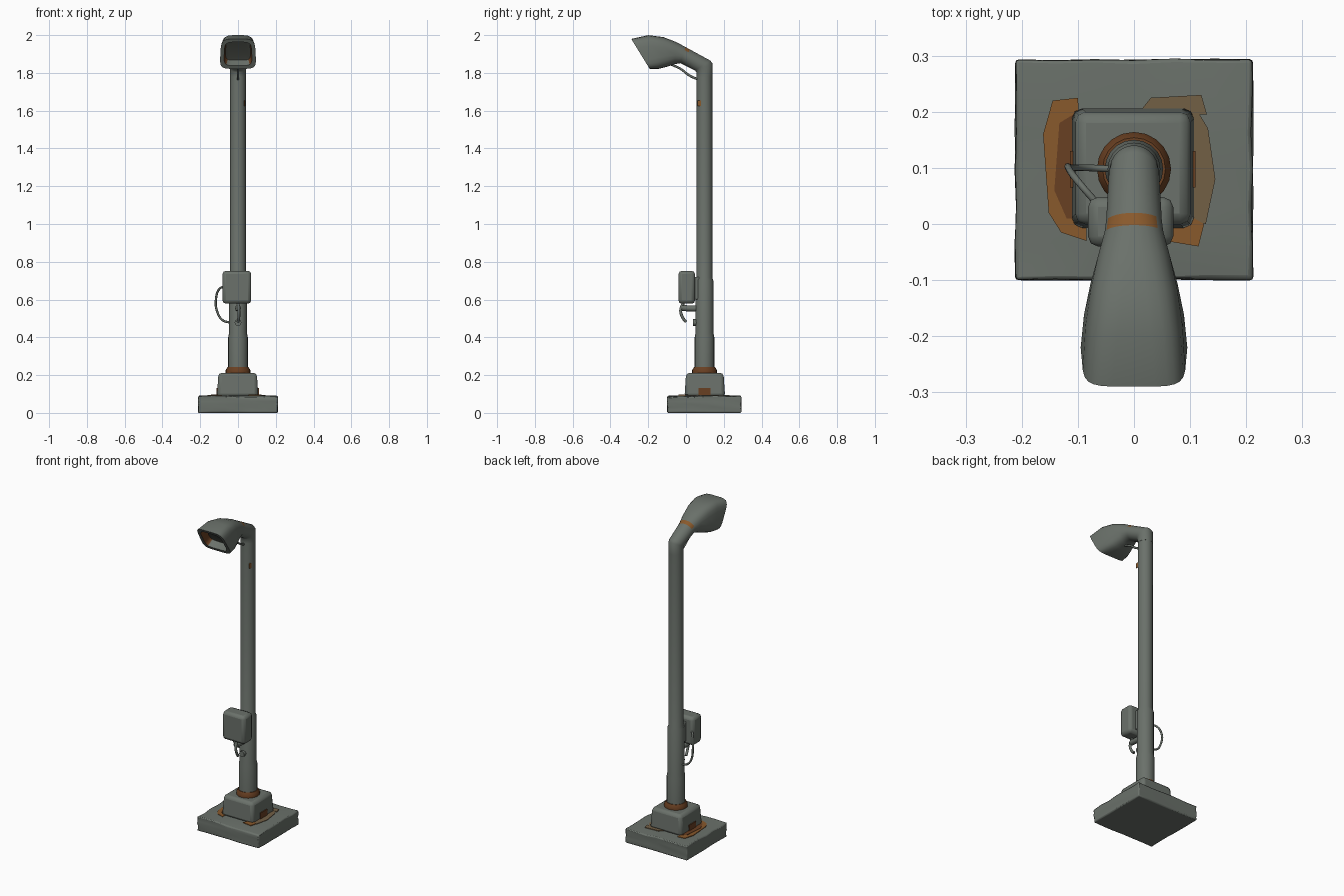
import bpy, bmesh, math, random
from mathutils import Vector

random.seed(4)
if "Cube" in bpy.data.objects:
    bpy.data.objects.remove(bpy.data.objects["Cube"])


def material(name, rgb):
    m = bpy.data.materials.new(name)
    m.use_nodes = True
    m.diffuse_color = (*rgb, 1)
    m.node_tree.nodes["Principled BSDF"].inputs["Base Color"].default_value = (*rgb, 1)
    return m


GREY = material("weathered grey", (0.145, 0.165, 0.145))
RUST = material("orange rust", (0.25, 0.10, 0.025))
DARK_RUST = material("dark rust", (0.14, 0.05, 0.016))
FADED = material("faded rust", (0.17, 0.115, 0.06))
LENS = material("dirty lens", (0.06, 0.065, 0.055))
PY = 0.098  # pole centre in y


def finish(bm, name, mats, angle=40, bevel=0):
    bmesh.ops.recalc_face_normals(bm, faces=bm.faces)
    me = bpy.data.meshes.new(name)
    bm.to_mesh(me)
    bm.free()
    ob = bpy.data.objects.new(name, me)
    bpy.context.collection.objects.link(ob)
    for m in mats:
        me.materials.append(m)
    if bevel:
        b = ob.modifiers.new("bevel", "BEVEL")
        b.width, b.segments, b.limit_method = bevel, 2, "ANGLE"
        b.angle_limit = math.radians(50)
    bpy.ops.object.select_all(action="DESELECT")
    ob.select_set(True)
    bpy.context.view_layer.objects.active = ob
    bpy.ops.object.shade_smooth_by_angle(angle=math.radians(angle))
    return ob


def skin(bm, rings, cap=True):
    """Join rings of points with quads; returns the faces per band."""
    vs = [[bm.verts.new(p) for p in r] for r in rings]
    n = len(vs[0])
    bands = [[bm.faces.new((a[i], a[(i + 1) % n], b[(i + 1) % n], b[i])) for i in range(n)]
             for a, b in zip(vs, vs[1:])]
    if cap:
        bm.faces.new(vs[0][::-1])
        bands.append([bm.faces.new(vs[-1])])
    return bands


def lathe(name, profile, mat, sides=20):
    bm = bmesh.new()
    skin(bm, [[(r * math.cos(i * math.tau / sides), PY + r * math.sin(i * math.tau / sides), z)
               for i in range(sides)] for r, z in profile])
    return finish(bm, name, [mat])


def box(name, lo, hi, mat, bevel, top=1.0):
    lo, hi = Vector(lo), Vector(hi)
    mid, size = (lo + hi) / 2, hi - lo
    bm = bmesh.new()
    bmesh.ops.create_cube(bm, size=1)
    for v in bm.verts:
        k = top if v.co.z > 0 else 1
        v.co = mid + Vector((v.co.x * size.x * k, v.co.y * size.y * k, v.co.z * size.z))
    return finish(bm, name, [mat], bevel=bevel)


def plate(name, outline, z, mat):
    """Thin painted patch lying on the slab."""
    bm = bmesh.new()
    skin(bm, [[(x, y, h) for x, y in outline] for h in (z - 0.004, z)])
    return finish(bm, name, [mat])


def cable(name, points, radius, mat=GREY):
    cu = bpy.data.curves.new(name, "CURVE")
    cu.dimensions, cu.bevel_depth, cu.bevel_resolution = "3D", radius, 2
    cu.resolution_u, cu.use_fill_caps = 6, True
    sp = cu.splines.new("BEZIER")
    sp.bezier_points.add(len(points) - 1)
    for bp, p in zip(sp.bezier_points, points):
        bp.co = p
        bp.handle_left_type = bp.handle_right_type = "AUTO"
    ob = bpy.data.objects.new(name, cu)
    bpy.context.collection.objects.link(ob)
    cu.materials.append(mat)
    return ob


# Worn concrete slab with chipped rim
bm = bmesh.new()
bmesh.ops.create_cube(bm, size=1)
bmesh.ops.subdivide_edges(bm, edges=bm.edges, cuts=5, use_grid_fill=True)
for v in bm.verts:
    rim = max(abs(v.co.x), abs(v.co.y)) > 0.49
    if rim:
        v.co.xy *= 1 - random.uniform(0, 0.022)
        if v.co.z > 0.49:
            v.co.z -= random.uniform(0, 0.11)
    v.co = (v.co.x * 0.426, v.co.y * 0.396 + 0.097, (v.co.z + 0.5) * 0.092)
finish(bm, "base_slab", [GREY], angle=60, bevel=0.007)

# Tapered plinth
box("plinth", (-0.112, -0.008, 0.085), (0.108, 0.207, 0.212), GREY, 0.018, top=0.92)

# Rust stains around the plinth
plate("left_rust_stain", [(-0.10, 0.225), (-0.145, 0.22), (-0.162, 0.16), (-0.152, 0.02),
                          (-0.13, -0.015), (-0.085, -0.03), (-0.085, 0.01)], 0.095, RUST)
plate("left_dark_stain", [(-0.10, 0.2), (-0.133, 0.18), (-0.142, 0.06), (-0.12, 0.01),
                          (-0.10, 0.01)], 0.097, DARK_RUST)
plate("right_rust_stain", [(0.09, 0.01), (0.128, 0.0), (0.145, 0.08), (0.132, 0.17),
                           (0.105, 0.215), (0.09, 0.2)], 0.095, FADED)
plate("front_rust_stain", [(0.055, -0.03), (0.115, -0.04), (0.125, 0.0), (0.09, 0.02),
                           (0.07, 0.0)], 0.097, RUST)
plate("back_rust_stain", [(0.01, 0.2), (0.03, 0.225), (0.12, 0.23), (0.13, 0.195)], 0.096, FADED)
for side, x in (("left", 0.104), ("right", -0.108)):
    box(side + "_plinth_rust", (x - 0.006, 0.065, 0.095), (x + 0.006, 0.13, 0.132), DARK_RUST, 0)

# Rusty collar and stepped pole
lathe("rust_collar", [(0.06, 0.205), (0.066, 0.212), (0.066, 0.226), (0.056, 0.242)], DARK_RUST)
lathe("pole", [(0.052, 0.20), (0.052, 0.40), (0.047, 0.425), (0.047, 0.70),
               (0.0415, 0.715), (0.0415, 1.785)], GREY)
box("pole_rust_spot", (0.032, 0.062, 1.625), (0.0365, 0.082, 1.655), RUST, 0)

# Arm flowing into the lamp head: top point, bottom point, half width, squareness
SECTIONS = [
    ((0.140, 1.780), (0.056, 1.780), 0.042, 1.0),
    ((0.140, 1.852), (0.055, 1.802), 0.043, 1.0),
    ((0.128, 1.866), (0.048, 1.812), 0.045, 1.0),
    ((0.020, 1.925), (-0.012, 1.842), 0.050, 1.0),
    ((-0.002, 1.937), (-0.030, 1.851), 0.053, 0.95),
    ((-0.050, 1.963), (-0.060, 1.846), 0.065, 0.8),
    ((-0.120, 1.990), (-0.100, 1.832), 0.080, 0.62),
    ((-0.200, 2.000), (-0.145, 1.821), 0.092, 0.5),
    ((-0.290, 1.980), (-0.192, 1.821), 0.098, 0.42),
]


def section(top, bottom, w, p, shrink=1.0, push=(0, 0)):
    pts = []
    for i in range(24):
        a = (i + 0.5) * math.tau / 24
        c, s = math.cos(a), math.sin(a)
        u = math.copysign(abs(c) ** p, c) * shrink
        t = math.copysign(abs(s) ** p, s) * shrink
        narrow = 1 - 0.08 * (1 - p) * (t + 1)
        k = (t + 1) / 2
        pts.append((u * w * narrow,
                    bottom[0] + (top[0] - bottom[0]) * k + push[0],
                    bottom[1] + (top[1] - bottom[1]) * k + push[1]))
    return pts


mouth = SECTIONS[-1]
rings = [section(*s) for s in SECTIONS]
rings += [section(*mouth, shrink=0.78),
          section(*mouth, shrink=0.70, push=(0.038, 0.022)),
          section(*mouth, shrink=0.58, push=(0.040, 0.023))]
bm = bmesh.new()
bands = skin(bm, rings)
for f in bands[3][2:10]:            # rust band across the arm
    f.material_index = 1
for f in bands[9]:                  # rusty side walls of the recess
    x = f.calc_center_median().x
    f.material_index = 2 if abs(x) > 0.055 else 0
for f in bands[10] + bands[11]:     # lens
    f.material_index = 3
finish(bm, "lamp_head", [GREY, RUST, DARK_RUST, LENS], angle=42)

# Junction box with bracket and fittings
box("junction_box", (-0.082, -0.04, 0.578), (0.07, 0.048, 0.752), GREY, 0.018)
box("box_bracket", (-0.035, 0.03, 0.60), (0.03, 0.08, 0.72), GREY, 0.005)
cable("conduit_stub", [(0, 0.07, 0.553), (0, 0.02, 0.553), (0, -0.022, 0.556)], 0.016)
cable("cable_clamp", [(0, 0.08, 0.478), (0, 0.036, 0.478)], 0.018)

# Loose cables
cable("front_cable", [(0.0, -0.012, 0.585), (0.004, -0.028, 0.545), (0.004, -0.018, 0.505),
                      (0.0, 0.0, 0.482)], 0.008)
cable("side_cable", [(-0.06, 0.03, 0.665), (-0.095, 0.07, 0.66), (-0.117, 0.1, 0.60),
                     (-0.108, 0.1, 0.53), (-0.08, 0.1, 0.49), (-0.04, 0.098, 0.478)], 0.006)
cable("lamp_cable", [(0, -0.08, 1.845), (0, -0.03, 1.822), (0, 0.02, 1.785), (0, 0.065, 1.765)], 0.006)
